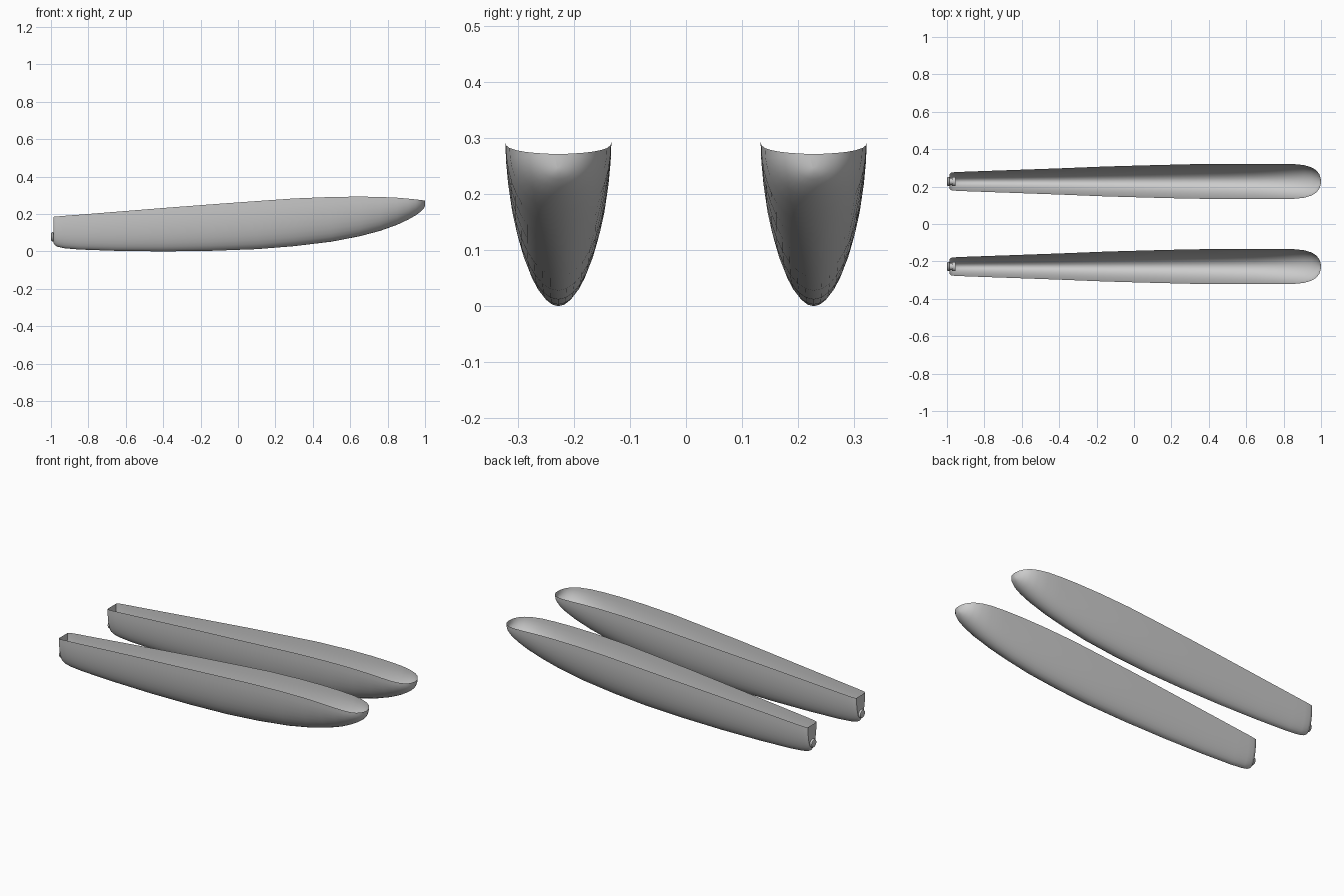
import bpy, bmesh, math

if "Cube" in bpy.data.objects:
    bpy.data.objects.remove(bpy.data.objects["Cube"])

# Hull stations: x, half width, keel height, rim height
STATIONS = [
    (-0.986, 0.040, 0.045, 0.185), (-0.980, 0.046, 0.034, 0.186), (-0.965, 0.049, 0.025, 0.187),
    (-0.93, 0.051, 0.017, 0.190), (-0.85, 0.054, 0.010, 0.196), (-0.65, 0.061, 0.003, 0.212),
    (-0.40, 0.070, 0.000, 0.232), (-0.15, 0.080, 0.003, 0.251), (0.10, 0.087, 0.012, 0.269),
    (0.30, 0.092, 0.028, 0.283), (0.50, 0.094, 0.052, 0.291), (0.65, 0.0945, 0.081, 0.293),
    (0.76, 0.0945, 0.110, 0.291), (0.85, 0.0935, 0.142, 0.287), (0.91, 0.087, 0.170, 0.282),
    (0.95, 0.075, 0.193, 0.278), (0.975, 0.059, 0.211, 0.275), (0.990, 0.040, 0.226, 0.273),
    (0.997, 0.022, 0.236, 0.272), (1.0, 0.006, 0.246, 0.271),
]
SEG = 20
HULL_Y = 0.2275


def finish(bm, name, y):
    bmesh.ops.recalc_face_normals(bm, faces=bm.faces)
    mesh = bpy.data.meshes.new(name)
    bm.to_mesh(mesh)
    bm.free()
    ob = bpy.data.objects.new(name, mesh)
    ob.location.y = y
    bpy.context.collection.objects.link(ob)
    bpy.context.view_layer.objects.active = ob
    ob.select_set(True)
    bpy.ops.object.shade_smooth_by_angle(angle=math.radians(40))
    ob.select_set(False)
    return ob


def hull(name, y):
    # open half-ellipse sections lofted from transom to bow
    bm = bmesh.new()
    rows = []
    for x, w, keel, rim in STATIONS:
        angles = [math.pi * i / SEG for i in range(SEG + 1)]
        rows.append([bm.verts.new((x, -w * math.cos(a), rim - (rim - keel) * math.sin(a)))
                     for a in angles])
    for a, b in zip(rows, rows[1:]):
        for i in range(SEG):
            bm.faces.new((a[i], a[i + 1], b[i + 1], b[i]))
    # flat transom and blunt bow tip
    bm.faces.new(rows[0])
    bm.faces.new(rows[-1])
    finish(bm, name, y)


def drain_plug(name, y):
    # lathed plug running through the transom
    profile = [(-1.0, 0.016), (-0.998, 0.022), (-0.993, 0.025), (-0.988, 0.025),
               (-0.986, 0.018), (-0.972, 0.018), (-0.972, 0.025), (-0.955, 0.025)]
    n = 16
    bm = bmesh.new()
    rings = [[bm.verts.new((x, r * math.cos(2 * math.pi * k / n),
                            0.078 + r * math.sin(2 * math.pi * k / n))) for k in range(n)]
             for x, r in profile]
    for a, b in zip(rings, rings[1:]):
        for k in range(n):
            bm.faces.new((a[k], a[(k + 1) % n], b[(k + 1) % n], b[k]))
    bm.faces.new(rings[0])
    bm.faces.new(rings[-1])
    finish(bm, name, y)


for side, y in (("right", -HULL_Y), ("left", HULL_Y)):
    hull(side + "_hull", y)
    drain_plug(side + "_drain_plug", y)
